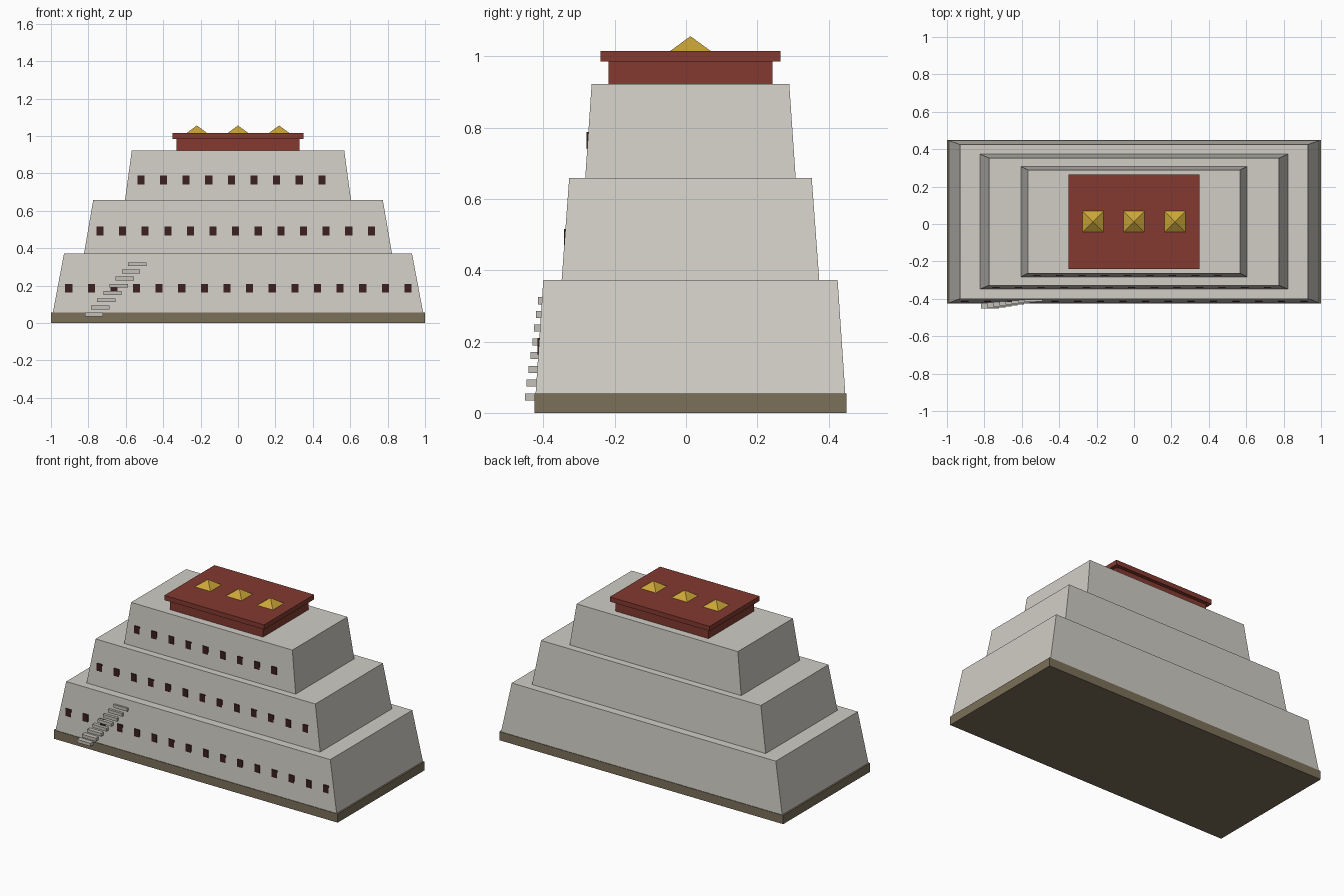
import bpy, bmesh

if "Cube" in bpy.data.objects:
    bpy.data.objects.remove(bpy.data.objects["Cube"])

CY = 0.0125  # depth centre of the building


def material(name, rgb):
    m = bpy.data.materials.new(name)
    m.diffuse_color = (*rgb, 1)
    m.use_nodes = True
    m.node_tree.nodes["Principled BSDF"].inputs["Base Color"].default_value = m.diffuse_color
    return m


WALL = material("whitewash", (0.63, 0.61, 0.56))
STEP = material("step_stone", (0.55, 0.53, 0.48))
BASE = material("brown_rock", (0.20, 0.16, 0.10))
RED = material("dark_red", (0.23, 0.042, 0.03))
GOLD = material("gold", (0.60, 0.38, 0.04))
DARK = material("window_dark", (0.045, 0.014, 0.014))


def add_frustum(bm, x, y, z0, z1, bottom, top):
    """Tapered block; bottom and top are half sizes. A zero top gives a point."""
    def ring(half, z):
        return [bm.verts.new((x + sx * half[0], y + sy * half[1], z))
                for sx, sy in ((-1, -1), (1, -1), (1, 1), (-1, 1))]
    low = ring(bottom, z0)
    bm.faces.new(low[::-1])
    if top[0] == 0:
        tip = bm.verts.new((x, y, z1))
        for i in range(4):
            bm.faces.new((low[i], low[(i + 1) % 4], tip))
    else:
        high = ring(top, z1)
        bm.faces.new(high)
        for i in range(4):
            j = (i + 1) % 4
            bm.faces.new((low[i], low[j], high[j], high[i]))


def build(name, mat, blocks):
    bm = bmesh.new()
    for block in blocks:
        add_frustum(bm, *block)
    mesh = bpy.data.meshes.new(name)
    bm.to_mesh(mesh)
    bm.free()
    mesh.materials.append(mat)
    bpy.context.collection.objects.link(bpy.data.objects.new(name, mesh))


def box(x, y, z0, z1, hx, hy):
    return (x, y, z0, z1, (hx, hy), (hx, hy))


# Rock plinth
build("plinth", BASE, [box(0, CY, 0, 0.055, 1.0, 0.4375)])

# Three sloping storeys
build("lower_tier", WALL, [(0, CY, 0.055, 0.373, (0.99, 0.434), (0.93, 0.4125))])
build("middle_tier", WALL, [(0, CY, 0.373, 0.658, (0.823, 0.361), (0.774, 0.34))])
build("upper_tier", WALL, [(0, CY, 0.658, 0.922, (0.604, 0.295), (0.568, 0.277))])

# Red pavilion, its flat roof and three gilded peaks
build("pavilion", RED, [box(0, CY, 0.922, 0.985, 0.328, 0.2295)])
build("pavilion_roof", RED, [box(0, CY, 0.985, 1.015, 0.351, 0.252)])
build("roof_peaks", GOLD, [(x, CY, 1.015, 1.056, (0.056, 0.056), (0, 0))
                           for x in (-0.22, 0, 0.22)])

# Window rows: name, count, first x, bottom z, front y
for name, count, x0, z0, front in (("lower_windows", 16, -0.905, 0.162, -0.416),
                                   ("middle_windows", 13, -0.738, 0.467, -0.3425),
                                   ("upper_windows", 9, -0.519, 0.740, -0.2785)):
    build(name, DARK, [box(x0 + i * 0.1209, front + 0.0045, z0, z0 + 0.048,
                           0.019, 0.0045) for i in range(count)])

# Stair climbing the front wall
build("stair_steps", STEP, [box(-0.77 + i * 0.033, -0.452 + i * 0.0053 + 0.02,
                                0.035 + i * 0.0385, 0.055 + i * 0.0385, 0.049, 0.02)
                            for i in range(8)])
